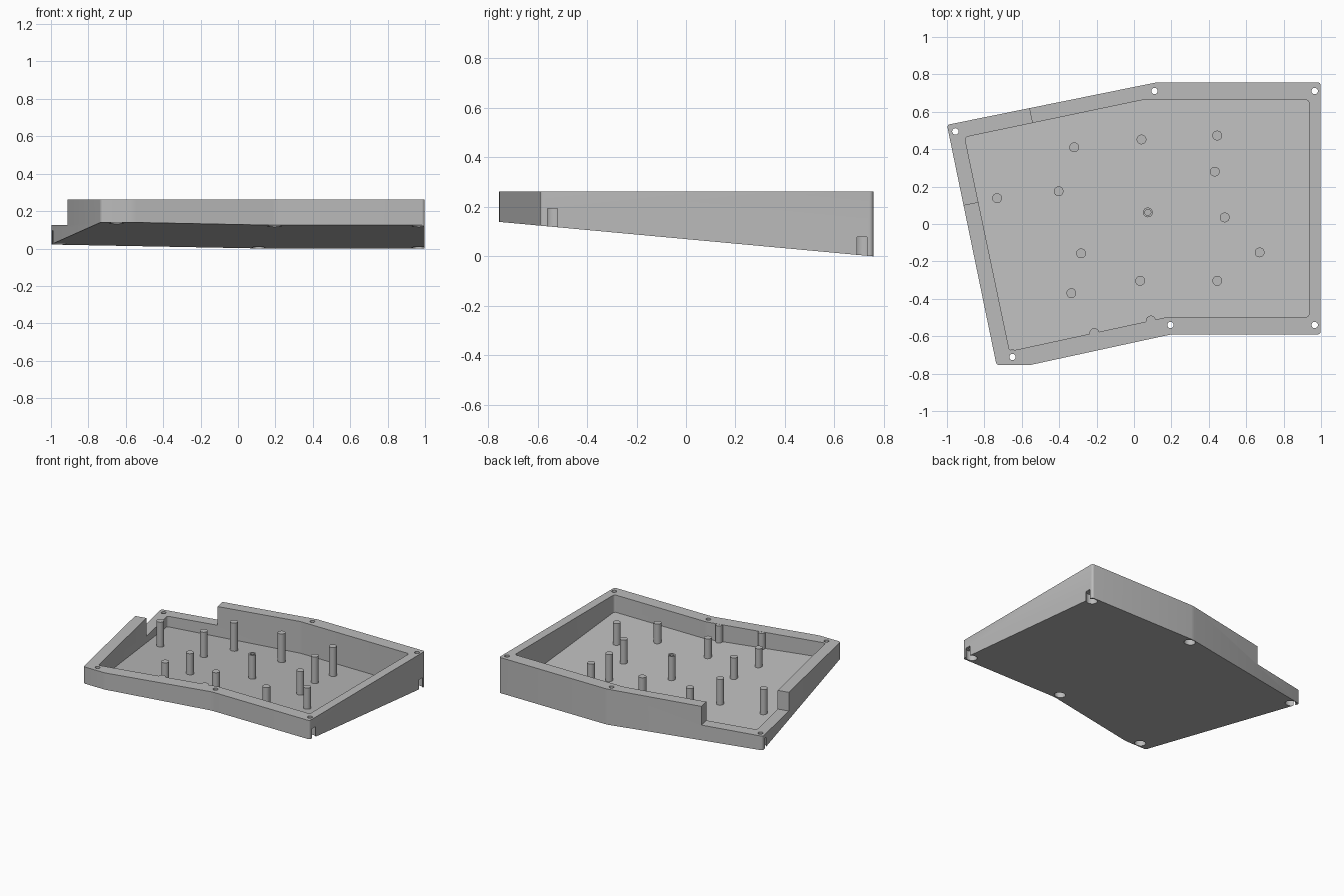
import bpy, bmesh, math
from mathutils import Vector

if "Cube" in bpy.data.objects:
    bpy.data.objects.remove(bpy.data.objects["Cube"])

TOP = 0.263          # rim height
LOW_RIM = 0.125      # rim height at the lowered corner
FLOOR = 0.02         # floor thickness

grey = bpy.data.materials.new("light grey plastic")
grey.use_nodes = True
grey.diffuse_color = (0.5, 0.5, 0.5, 1)
grey.node_tree.nodes["Principled BSDF"].inputs["Base Color"].default_value = (0.5, 0.5, 0.5, 1)


def underside(y):
    """Height of the sloping underside at depth y."""
    return 0.07 - 0.0921 * y


def prism(name, pts, bottom, top, radius=0.0):
    """Upright prism with rounded vertical corners; bottom(y) may slope."""
    bm = bmesh.new()
    face = bm.faces.new([bm.verts.new((x, y, 0)) for x, y in pts])
    ext = bmesh.ops.extrude_face_region(bm, geom=[face])
    for v in ext["geom"]:
        if isinstance(v, bmesh.types.BMVert):
            v.co.z = top
    if radius:
        sides = [e for e in bm.edges if abs(e.verts[0].co.z - e.verts[1].co.z) > 1e-4]
        bmesh.ops.bevel(bm, geom=sides, offset=radius, segments=4,
                        profile=0.5, affect='EDGES')
    for v in bm.verts:
        if v.co.z < top / 2:
            v.co.z = bottom(v.co.y)
    bmesh.ops.recalc_face_normals(bm, faces=bm.faces[:])
    mesh = bpy.data.meshes.new(name)
    bm.to_mesh(mesh)
    bm.free()
    mesh.materials.append(grey)
    obj = bpy.data.objects.new(name, mesh)
    bpy.context.collection.objects.link(obj)
    return obj


def circle(x, y, r, n=32):
    return [(x + r * math.cos(2 * math.pi * i / n),
             y + r * math.sin(2 * math.pi * i / n)) for i in range(n)]


def cut(obj, cutters):
    """Subtract the cutters and bake the result."""
    for c in cutters:
        c.hide_render = True
        mod = obj.modifiers.new("cut", 'BOOLEAN')
        mod.operation = 'DIFFERENCE'
        mod.solver = 'EXACT'
        mod.object = c
    dg = bpy.context.evaluated_depsgraph_get()
    dg.update()
    mesh = bpy.data.meshes.new_from_object(obj.evaluated_get(dg))
    obj.modifiers.clear()
    obj.data = mesh
    for c in cutters:
        bpy.data.objects.remove(c)


# Tray body with a sloping underside
outer = [(-1.0, 0.53), (-0.735, -0.755), (-0.56, -0.755), (0.2, -0.59),
         (0.998, -0.59), (0.998, 0.757), (0.12, 0.757)]
inner = [(-0.905, 0.464), (-0.665, -0.68), (0.18, -0.497),
         (0.935, -0.497), (0.935, 0.663), (0.045, 0.663)]
tray = prism("tray", outer, underside, TOP, 0.015)

# Pocket whose floor runs parallel to the underside
cutters = [prism("pocket_cutter", inner, lambda y: underside(y) + FLOOR, 0.5, 0.015)]

# Lowered rim around the back right corner
corner = Vector(outer[0])
along_back = Vector((0.979, 0.203))
along_side = Vector((0.203, -0.979))
quad = [corner + along_back * a + along_side * b
        for a, b in ((-0.2, -0.2), (-0.2, 0.438), (0.449, 0.438), (0.449, -0.2))]
cutters.append(prism("rim_cutter", quad, lambda y: LOW_RIM, 0.5))

# Screw holes with wide recesses below
screws = [(-0.955, 0.495), (0.11, 0.711), (0.966, 0.711),
          (0.966, -0.54), (0.195, -0.54), (-0.65, -0.711)]
for x, y in screws:
    cutters.append(prism("screw_cutter", circle(x, y, 0.017), lambda y: -0.2, 0.5))
    cutters.append(prism("recess_cutter", circle(x, y, 0.038), lambda y: -0.2,
                         underside(y) + 0.073))
cut(tray, cutters)

# Support posts standing on the floor, two of them half sunk in the front wall
posts = [(-0.32, 0.41), (0.04, 0.452), (0.445, 0.473), (0.432, 0.28),
         (-0.403, 0.175), (-0.732, 0.138), (0.485, 0.035), (-0.283, -0.157),
         (0.672, -0.152), (-0.335, -0.37), (0.033, -0.304), (0.445, -0.304),
         (-0.212, -0.583), (0.09, -0.516)]
parts = [tray]
for i, (x, y) in enumerate(posts):
    parts.append(prism(f"post_{i + 1}", circle(x, y, 0.026),
                       lambda y: underside(y) + 0.01, TOP - 0.001))

# Middle post with a screw hole in its top
middle = prism("middle_post", circle(0.074, 0.062, 0.026),
               lambda y: underside(y) + 0.01, TOP - 0.001)
cut(middle, [prism("bore_cutter", circle(0.074, 0.062, 0.016), lambda y: 0.12, 0.5)])
parts.append(middle)

# Smooth round surfaces, keep edges sharp
bpy.ops.object.select_all(action='DESELECT')
for p in parts:
    p.select_set(True)
bpy.context.view_layer.objects.active = tray
bpy.ops.object.shade_smooth_by_angle(angle=math.radians(30))
